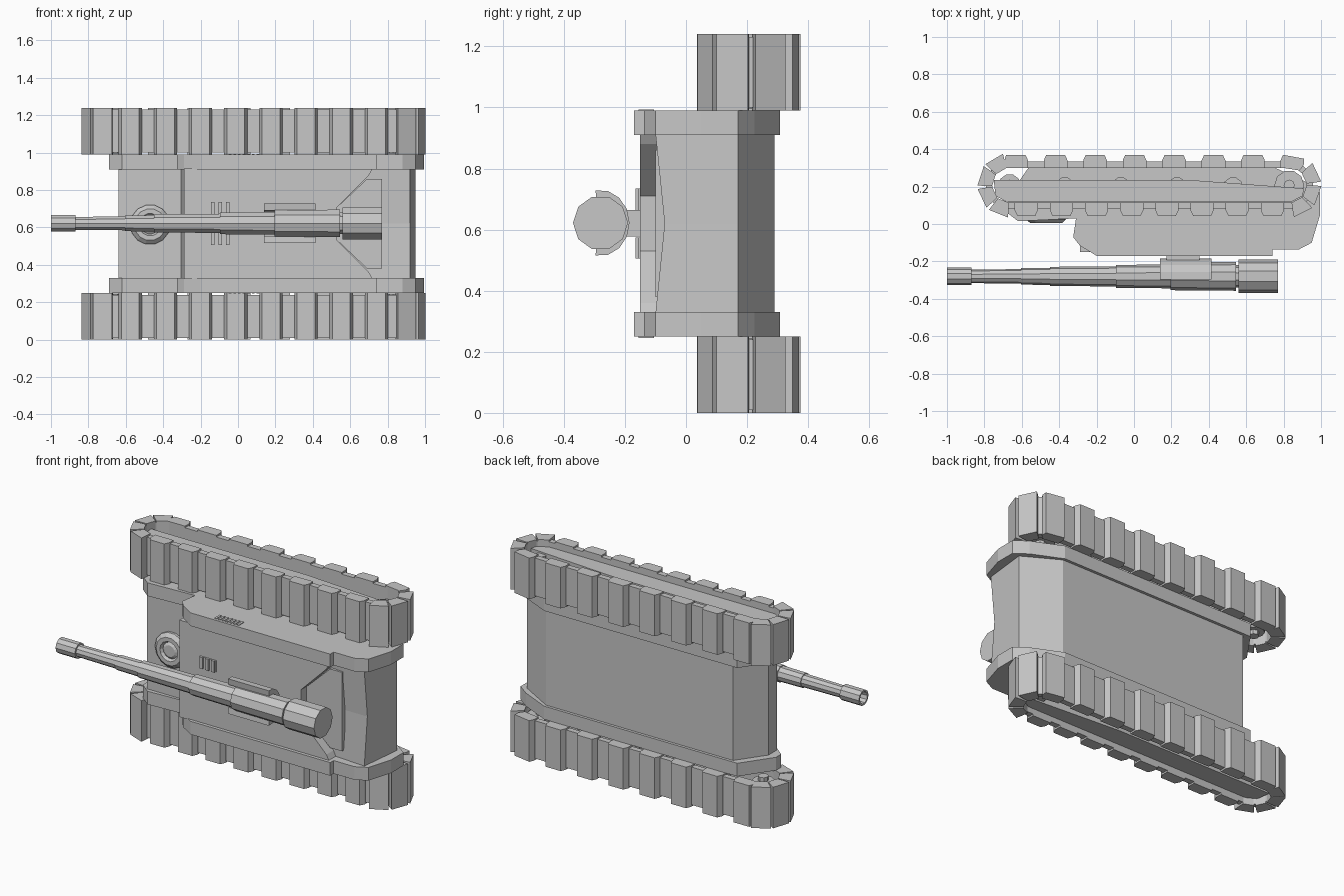
import bpy, bmesh, math

if "Cube" in bpy.data.objects:
    bpy.data.objects.remove(bpy.data.objects["Cube"])

W = 1.24  # total width in z, everything mirrors about W / 2
grey = bpy.data.materials.new("plain_grey")
grey.diffuse_color = (0.57, 0.57, 0.57, 1)
grey.use_nodes = True
grey.node_tree.nodes["Principled BSDF"].inputs["Base Color"].default_value = grey.diffuse_color


def finish(name, bm):
    bmesh.ops.recalc_face_normals(bm, faces=bm.faces)
    me = bpy.data.meshes.new(name)
    bm.to_mesh(me)
    bm.free()
    me.materials.append(grey)
    ob = bpy.data.objects.new(name, me)
    bpy.context.collection.objects.link(ob)
    return ob


def prism(name, pts, lo, hi, axis="z"):
    """Extrude an outline: (x, y) along z, (x, z) along y or (y, z) along x."""
    place = {"z": lambda a, b, c: (a, b, c), "y": lambda a, b, c: (a, c, b),
             "x": lambda a, b, c: (c, a, b)}[axis]
    bm = bmesh.new()
    low = [bm.verts.new(place(a, b, lo)) for a, b in pts]
    top = [bm.verts.new(place(a, b, hi)) for a, b in pts]
    bm.faces.new(low)
    bm.faces.new(top)
    n = len(pts)
    for i in range(n):
        j = (i + 1) % n
        bm.faces.new((low[i], low[j], top[j], top[i]))
    return finish(name, bm)


def box(name, x, y, z):
    return prism(name, [(x[0], y[0]), (x[1], y[0]), (x[1], y[1]), (x[0], y[1])], *z)


def lathe(name, pts, centre, axis, sides):
    """Revolve (position along axis, radius) pairs; centre gives the other two coordinates."""
    a, b = centre
    bm = bmesh.new()
    rings = []
    for t, r in pts:
        ring = []
        for k in range(sides):
            ang = 2 * math.pi * k / sides
            u, v = a + r * math.cos(ang), b + r * math.sin(ang)
            ring.append(bm.verts.new({"x": (t, u, v), "y": (u, t, v), "z": (u, v, t)}[axis]))
        rings.append(ring)
    for p, q in zip(rings, rings[1:]):
        for k in range(sides):
            m = (k + 1) % sides
            bm.faces.new((p[k], p[m], q[m], q[k]))
    bm.faces.new(rings[0])
    bm.faces.new(rings[-1])
    return finish(name, bm)


def both(lo, hi):
    """The z range of a part and of its mirror image."""
    return (("lower", lo, hi), ("upper", W - hi, W - lo))


# Track path: a stadium, offset outwards by r
XL, XR, YC, R = -0.665, 0.83, 0.207, 0.13
L, ARC = XR - XL, math.pi * R


def path(s, r):
    s %= 2 * (L + ARC)
    if s < L:
        return XL + s, YC + r
    s -= L
    if s < ARC:
        return XR + r * math.sin(s / R), YC + r * math.cos(s / R)
    s -= ARC
    if s < L:
        return XR - s, YC - r
    s -= L
    return XL - r * math.sin(s / R), YC - r * math.cos(s / R)


# Track blocks as (position, half base, half top, outer radius), closer together round the ends
blocks = [(0.035 + 0.211 * i, 0.063, 0.05, 0.163) for i in range(8)]
blocks += [(L + ARC * f, 0.044, 0.042, 0.172) for f in (0.36, 0.61, 0.85)]
blocks += [(L + ARC + 0.09 + 0.188 * i, 0.062, 0.048, 0.163) for i in range(8)]
blocks += [(2 * L + ARC * (1 + f), 0.044, 0.042, 0.172) for f in (0.12, 0.36, 0.6, 0.83)]


def track(name, lo, hi):
    bm = bmesh.new()
    loops = []
    for c, base, top, rad in blocks:
        for d, r, inset in ((-base, 0.127, 0.01), (-base, 0.134, 0), (-top, rad, 0),
                            (top, rad, 0), (base, 0.134, 0), (base, 0.127, 0.01)):
            o, n = path(c + d, r), path(c + d, 0.093)
            loops.append([bm.verts.new((*o, lo + inset)), bm.verts.new((*o, hi - inset)),
                          bm.verts.new((*n, hi - inset)), bm.verts.new((*n, lo + inset))])
    for p, q in zip(loops, loops[1:] + loops[:1]):
        for k in range(4):
            m = (k + 1) % 4
            bm.faces.new((p[k], p[m], q[m], q[k]))
    finish(name, bm)


for side, lo, hi in both(0, 0.25):
    track(side + "_track", lo, hi)

# Skirt plate inside each track loop
skirt = [(-0.75, 0.235), (0.3, 0.235), (0.91, 0.19), (0.9, 0.15), (0.84, 0.118),
         (-0.68, 0.118), (-0.74, 0.15)]
for side, lo, hi in both(0.04, 0.10):
    prism(side + "_skirt", skirt, lo, hi)

# Running wheels
for side, lo, hi in both(0.07, 0.22):
    for i, x in enumerate((-0.37, -0.07, 0.23, 0.53)):
        lathe(f"{side}_road_wheel_{i}", [(lo, 0.055), (hi, 0.055)], (x, 0.195), "z", 10)
    for end, x, r in (("rear", XL, 0.06), ("front", XR, 0.08)):
        lathe(f"{side}_{end}_wheel", [(lo, r), (hi, r)], (x, YC), "z", 10)
for side, lo, hi in both(0.05, 0.245):
    for end, x in (("rear", XL), ("front", XR)):
        lathe(f"{side}_{end}_hub", [(lo, 0.03), (hi, 0.03)], (x, YC), "z", 8)

# Hull side walls
wall = [(-0.69, 0.12), (-0.69, 0.07), (-0.62, 0.015), (-0.31, 0.03), (-0.325, -0.07),
        (-0.29, -0.115), (-0.2, -0.17), (0.74, -0.17), (0.74, -0.137), (0.88, -0.137),
        (0.95, -0.10), (0.995, 0.05), (0.995, 0.17), (0.92, 0.225), (0.74, 0.307),
        (-0.56, 0.307)]
for side, lo, hi in both(0.25, 0.33):
    prism(side + "_hull_wall", wall, lo, hi)

# Hull body between the walls, with the nose dished slightly towards the middle
bm = bmesh.new()
rings = []
for z, dish in ((0.325, 0), (W / 2, 0.03), (0.915, 0)):
    body = [(-0.64, 0.12), (-0.64, 0.04), (-0.305, 0.04), (-0.29, -0.07), (0.5, -0.07),
            (0.92, -0.1 + dish), (0.95, 0.17), (0.74, 0.29), (-0.52, 0.29)]
    rings.append([bm.verts.new((x, y, z)) for x, y in body])
for p, q in zip(rings, rings[1:]):
    for k in range(len(p)):
        m = (k + 1) % len(p)
        bm.faces.new((p[k], p[m], q[m], q[k]))
bm.faces.new(rings[0])
bm.faces.new(rings[-1])
finish("hull_body", bm)

# Raised deck with a flared opening towards the front
deck = [(-0.29, 0.325), (0.72, 0.325), (0.70, 0.36), (0.53, 0.53), (0.53, 0.71),
        (0.70, 0.88), (0.72, 0.915), (-0.29, 0.915)]
prism("raised_deck", deck, -0.15, -0.06, "y")
plate = [(0.5, 0.56), (0.69, 0.38), (0.77, 0.38), (0.77, 0.86), (0.69, 0.86), (0.5, 0.68)]
prism("front_plate", plate, -0.1, -0.06, "y")

# Round rear hatch
lathe("rear_hatch", [(0.045, 0.107), (0.025, 0.107), (0.005, 0.085), (0.005, 0.06),
                     (0.022, 0.05), (0.012, 0.035), (0.012, 0.012)], (-0.47, 0.615), "y", 14)

# Slatted deck vents
for side, lo, hi in both(0.505, 0.575):
    box(side + "_vent_base", (-0.15, -0.04), (-0.155, -0.14), (lo, hi))
    for i in range(3):
        x = -0.145 + i * 0.04
        box(f"{side}_vent_slat_{i}", (x, x + 0.02), (-0.165, -0.15), (lo, hi))

# Side wall grilles
for side, lo, hi in both(0.246, 0.255):
    for i in range(7):
        x = -0.05 + i * 0.025
        box(f"{side}_grille_bar_{i}", (x, x + 0.014), (-0.155, -0.105), (lo, hi))

# Gun mount: post and half-round cradle
GY, GZ = -0.28, 0.622
box("mount_post", (0.175, 0.35), (-0.2, -0.145), (0.578, 0.665))
arc = [math.radians(-100 + 25 * i) for i in range(9)]
cradle = [(GY + 0.095 * math.cos(a), GZ + 0.108 * math.sin(a)) for a in arc]
cradle += [(GY + 0.07 * math.cos(a), GZ + 0.07 * math.sin(a)) for a in reversed(arc)]
prism("gun_cradle", cradle, 0.14, 0.415, "x")

# Stepped barrel with open muzzle and a heavy breech
barrel = [(-0.88, 0.03), (-1.0, 0.036), (-1.0, 0.047), (-0.87, 0.047), (-0.87, 0.036),
          (-0.605, 0.039), (-0.605, 0.044), (-0.45, 0.046), (-0.45, 0.051), (-0.095, 0.054),
          (-0.095, 0.061), (0.195, 0.064), (0.195, 0.074), (0.545, 0.077), (0.545, 0.06),
          (0.56, 0.06), (0.56, 0.09), (0.77, 0.09)]
lathe("gun_barrel", barrel, (GY, GZ), "x", 10)
